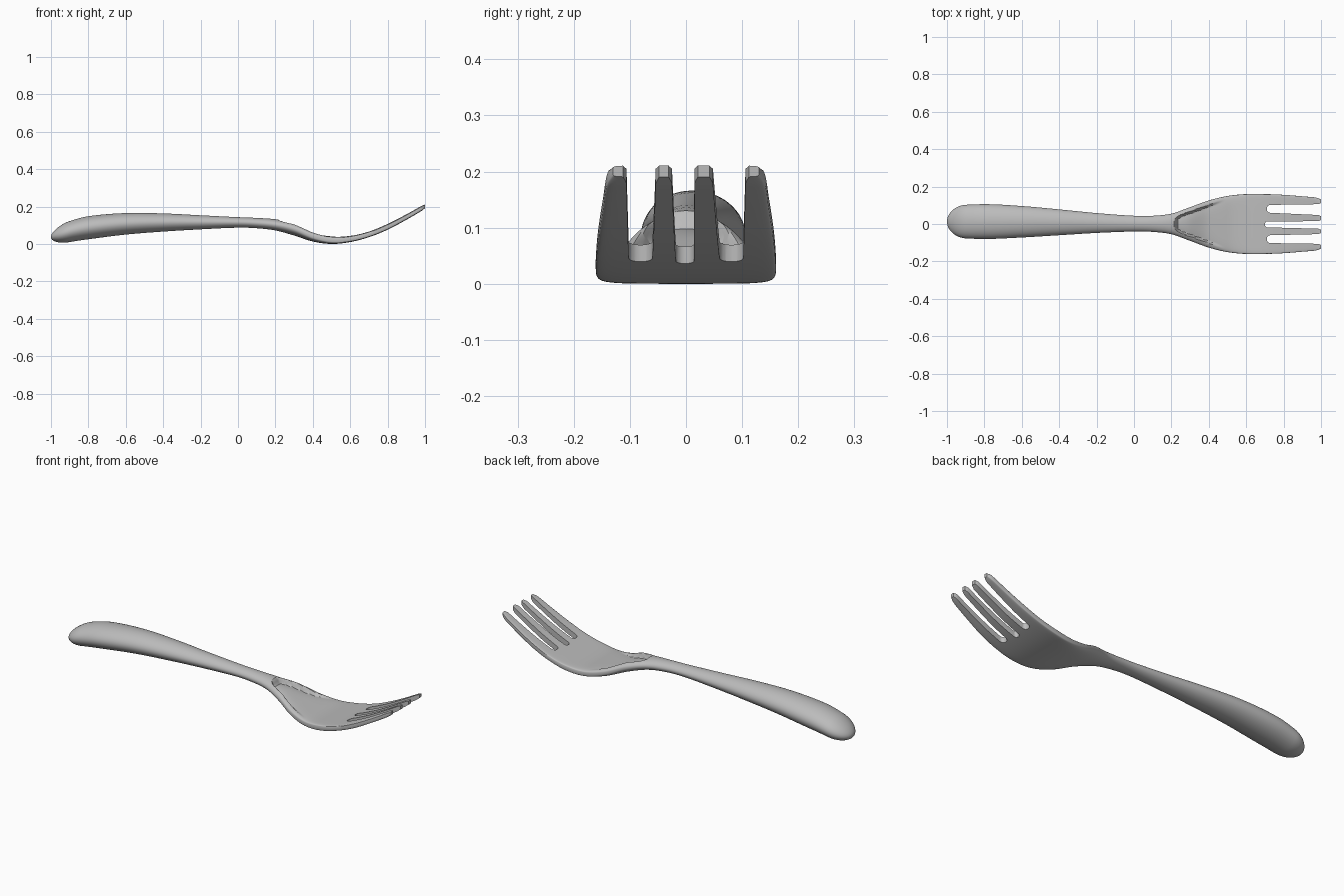
import bpy
import bmesh
import math

cube = bpy.data.objects.get("Cube")
if cube:
    bpy.data.objects.remove(cube, do_unlink=True)

steel = bpy.data.materials.new("brushed grey")
steel.use_nodes = True
GREY = (0.5, 0.5, 0.5, 1)
steel.diffuse_color = GREY
steel.node_tree.nodes["Principled BSDF"].inputs["Base Color"].default_value = GREY


def curve(keys):
    """Smooth interpolation through (x, value) keys."""
    xs, vs = zip(*keys)
    last = len(keys) - 1

    def slope(i):
        a, b = max(i - 1, 0), min(i + 1, last)
        return (vs[b] - vs[a]) / (xs[b] - xs[a])

    def value(x):
        i = 0
        while i < last - 1 and x > xs[i + 1]:
            i += 1
        d = xs[i + 1] - xs[i]
        t = min(max((x - xs[i]) / d, 0), 1)
        return ((1 + 2 * t) * (1 - t) ** 2 * vs[i] + t * (1 - t) ** 2 * d * slope(i)
                + t * t * (3 - 2 * t) * vs[i + 1] + t * t * (t - 1) * d * slope(i + 1))
    return value


def smooth(a, b, x):
    t = min(max((x - a) / (b - a), 0), 1)
    return t * t * (3 - 2 * t)


# Side profile, plan outline, sideways drift and squareness along the length
top = curve([(-1, .085), (-.9, .122), (-.8, .148), (-.6, .165), (-.4, .163), (-.2, .153), (0, .143),
             (.1, .139), (.2, .132), (.3, .114), (.4, .067), (.5, .04), (.6, .043),
             (.7, .066), (.8, .107), (.9, .158), (1, .214)])
bottom = curve([(-1, -.01), (-.9, .01), (-.8, .025), (-.6, .05), (-.4, .066), (-.2, .078), (0, .087),
                (.1, .084), (.2, .072), (.3, .045), (.4, .013), (.5, 0), (.6, .01),
                (.7, .036), (.8, .076), (.9, .129), (1, .187)])
half = curve([(-1, .084), (-.8, .093), (-.6, .084), (-.4, .069), (-.2, .053), (0, .042), (.1, .043),
              (.2, .055), (.3, .09), (.4, .126), (.5, .15), (.6, .16), (.7, .16),
              (.8, .156), (.9, .148), (.98, .14), (1, .13)])
drift = curve([(-1, .013), (-.6, .012), (0, .002), (.3, 0), (1, 0)])
square = curve([(-1, 2), (.2, 2), (.35, 2.6), (.5, 5), (.65, 10), (1, 10)])
dish = curve([(.22, .03), (.25, .05), (.3, .068), (.4, .104), (.5, .14)])

RING = 96


def section(x):
    nose = math.sqrt(max(1 - max(1 - (x + 1) / .1, 0) ** 2, 0))
    mid, thick = (top(x) + bottom(x)) / 2, (top(x) - bottom(x)) / 2 * nose
    thick *= 1 - .25 * smooth(.98, 1, x)
    wide, n = half(x) * nose, square(x)
    depth = .03 * smooth(.215, .235, x) * (1 - smooth(.3, .5, x))
    pts = []
    for k in range(RING):
        a = 2 * math.pi * k / RING
        c = math.cos(a)
        rise = max(1 - abs(c) ** n, 0) ** (1 / n)
        y = wide * c
        z = mid + math.copysign(thick * rise, math.sin(a))
        if math.sin(a) > 0 and depth > 0:
            w = dish(x)
            z -= min(depth, thick * rise * 1.2) * (1 - smooth(w - .014, w, abs(y)))
        pts.append((x, y + drift(x), z))
    return pts


# Handle and head in one loft, with closer stations at the butt and the dish
stations = [-.9 - .1 * math.cos(math.pi / 2 * i / 14) for i in range(1, 14)]
stations += [-.9 + i * .02 for i in range(55)]
stations += [.2 + i * .005 for i in range(60)]
stations += [.5 + i * .0125 for i in range(39)] + [.985, .993, 1]
bm = bmesh.new()
rings = [[bm.verts.new(p) for p in section(x)] for x in stations]
for a, b in zip(rings, rings[1:]):
    for k in range(RING):
        j = (k + 1) % RING
        bm.faces.new((a[k], a[j], b[j], b[k]))
butt = bm.verts.new((-1, drift(-1), (top(-1) + bottom(-1)) / 2))
for k in range(RING):
    bm.faces.new((butt, rings[0][(k + 1) % RING], rings[0][k]))
bm.faces.new(rings[-1])
bmesh.ops.recalc_face_normals(bm, faces=bm.faces)


def make(name, bm):
    mesh = bpy.data.meshes.new(name)
    bm.to_mesh(mesh)
    bm.free()
    obj = bpy.data.objects.new(name, mesh)
    bpy.context.collection.objects.link(obj)
    mesh.materials.append(steel)
    return obj


fork = make("fork_body", bm)


def slot_cutter(name, x0, c0, r0, c1, r1):
    """Round-ended slot that widens a little toward the tips."""
    bm = bmesh.new()
    outline = [(x0 + r0 * .8 * (1 - math.sin(a)), c0 - r0 * math.cos(a))
               for a in (math.pi * i / 12 for i in range(13))]
    outline += [(.985, c1 + r1), (1.02, c1 + r1 + .014), (1.02, c1 - r1 - .014), (.985, c1 - r1)]
    face = bm.faces.new([bm.verts.new((x, y, -.2)) for x, y in outline])
    out = bmesh.ops.extrude_face_region(bm, geom=[face])
    up = [v for v in out["geom"] if isinstance(v, bmesh.types.BMVert)]
    bmesh.ops.translate(bm, verts=up, vec=(0, 0, .7))
    bmesh.ops.recalc_face_normals(bm, faces=bm.faces)
    obj = make(name, bm)
    obj.hide_render = True
    return obj


# Slots between the four tines
cutters = [slot_cutter("slot_left", .71, .081, .021, .077, .029),
           slot_cutter("slot_middle", .7, -.002, .016, -.005, .02),
           slot_cutter("slot_right", .71, -.081, .021, -.08, .026)]
bpy.ops.object.select_all(action='DESELECT')
bpy.context.view_layer.objects.active = fork
fork.select_set(True)
for cutter in cutters:
    mod = fork.modifiers.new("slot", 'BOOLEAN')
    mod.operation = 'DIFFERENCE'
    mod.solver = 'EXACT'
    mod.object = cutter
    bpy.ops.object.modifier_apply(modifier=mod.name)
    bpy.data.objects.remove(cutter, do_unlink=True)
bpy.ops.object.shade_smooth_by_angle(angle=math.radians(35))
